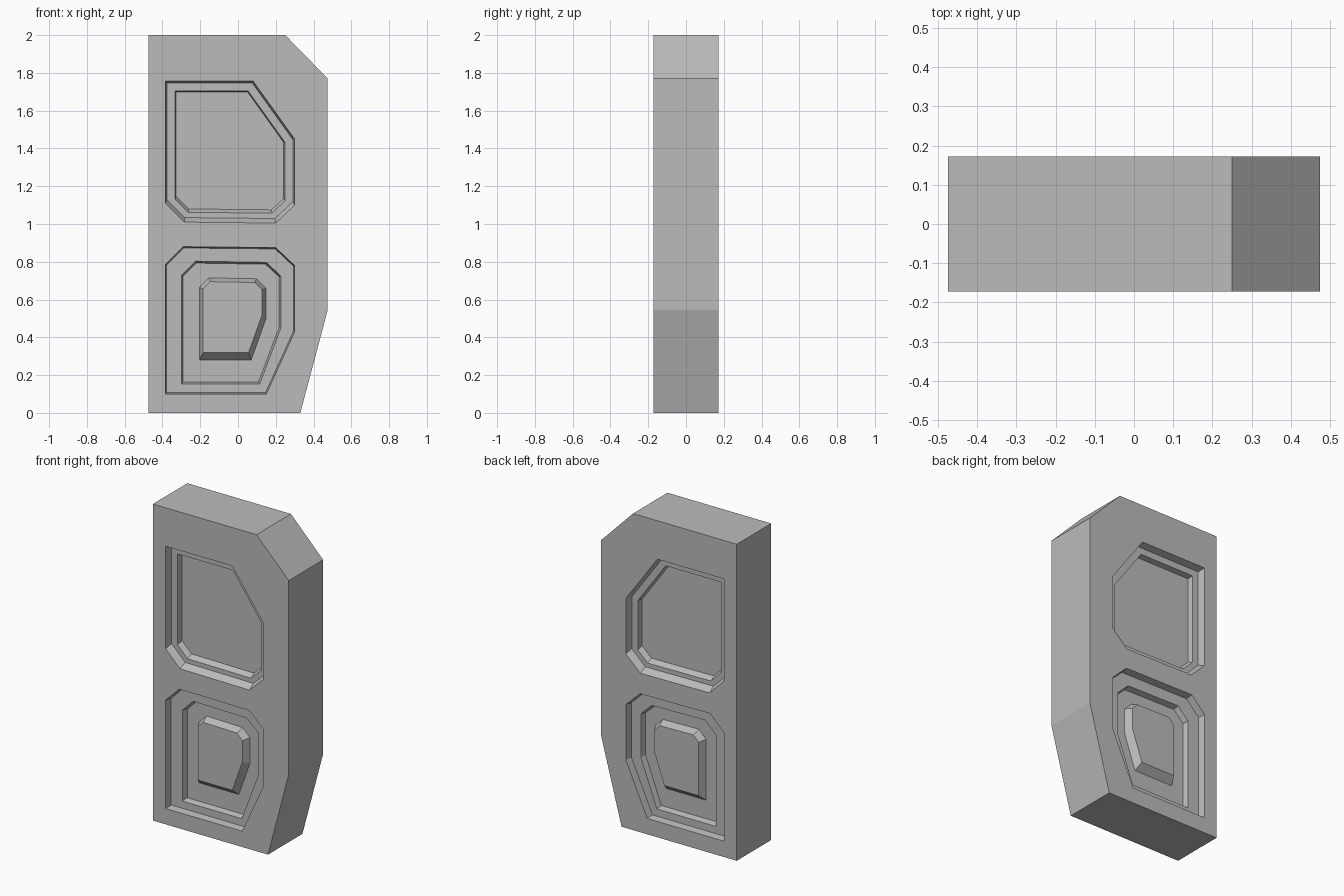
import bpy
import bmesh
from mathutils import Vector
from mathutils.geometry import intersect_line_line_2d

cube = bpy.data.objects.get("Cube")
if cube:
    bpy.data.objects.remove(cube, do_unlink=True)

grey = bpy.data.materials.new("door grey")
grey.use_nodes = True
grey.diffuse_color = (0.5, 0.5, 0.5, 1)
grey.node_tree.nodes["Principled BSDF"].inputs["Base Color"].default_value = (0.5, 0.5, 0.5, 1)

HALF = 0.172   # half the slab thickness

# Counter-clockwise outlines in x, z
slab = [(-.475, 0), (.33, 0), (.475, .545), (.475, 1.77), (.25, 2), (-.475, 2)]
upper = [(-.385, 1.11), (-.285, 1.01), (.2, 1.005), (.3, 1.1),
         (.3, 1.45), (.08, 1.757), (-.385, 1.757)]
lower = [(-.385, .1), (.15, .1), (.3, .43), (.3, .78),
         (.2, .875), (-.29, .88), (-.385, .785)]
lower_step = [(-.3, .153), (.115, .153), (.227, .45), (.227, .725),
              (.15, .797), (-.225, .803), (-.3, .728)]
raised = [(-.205, .28), (.07, .28), (.147, .495), (.147, .66),
          (.097, .71), (-.155, .715), (-.205, .665)]


def inset(points, distance, lower_extra=0.0):
    """Move every edge inwards; downward-facing edges can move further."""
    pts = [Vector(p) for p in points]
    edges = []
    for i, a in enumerate(pts):
        b = pts[(i + 1) % len(pts)]
        d = (b - a).normalized()
        inward = Vector((-d.y, d.x))
        move = inward * (distance + lower_extra * max(0, inward.y))
        edges.append((a + move - d * 3, b + move + d * 3))
    return [intersect_line_line_2d(*edges[i - 1], *edges[i]) for i in range(len(pts))]


bm = bmesh.new()


def loop(points, depth):
    return [bm.verts.new((x, depth - HALF, z)) for x, z in points]


def bridge(a, b):
    for i in range(len(a)):
        j = (i + 1) % len(a)
        bm.faces.new((a[i], a[j], b[j], b[i]))


def panel(levels):
    """Join stacked outlines and cap the last; return the opening."""
    loops = [loop(points, depth) for points, depth in levels]
    for a, b in zip(loops, loops[1:]):
        bridge(a, b)
    bm.faces.new(loops[-1])
    return loops[0]


# Upper recess: two steps down to a flat pane
upper_rim = panel([
    (upper, 0),
    (inset(upper, .01, .014), .045),
    (inset(upper, .052), .045),
    (inset(upper, .058, .012), .08),
])

# Lower recess: two steps with a raised bevelled block
lower_rim = panel([
    (lower, 0),
    (inset(lower, .007), .045),
    (lower_step, .045),
    (inset(lower_step, .01), .08),
    (raised, .08),
    (inset(raised, .02, .02), .035),
])

# Slab face with the two openings, and its sides to the middle plane
front = loop(slab, 0)
rim_edges = []
for ring in (front, upper_rim, lower_rim):
    for i, v in enumerate(ring):
        w = ring[i - 1]
        rim_edges.append(bm.edges.get((v, w)) or bm.edges.new((v, w)))
bmesh.ops.triangle_fill(bm, edges=rim_edges, use_beauty=True, use_dissolve=False)
bridge(front, loop(slab, HALF))
bmesh.ops.recalc_face_normals(bm, faces=bm.faces)

mesh = bpy.data.meshes.new("door_panel")
bm.to_mesh(mesh)
bm.free()
mesh.materials.append(grey)
door = bpy.data.objects.new("door_panel", mesh)
bpy.context.collection.objects.link(door)

# The back repeats the front
mirror = door.modifiers.new("front_to_back", 'MIRROR')
mirror.use_axis = (False, True, False)
